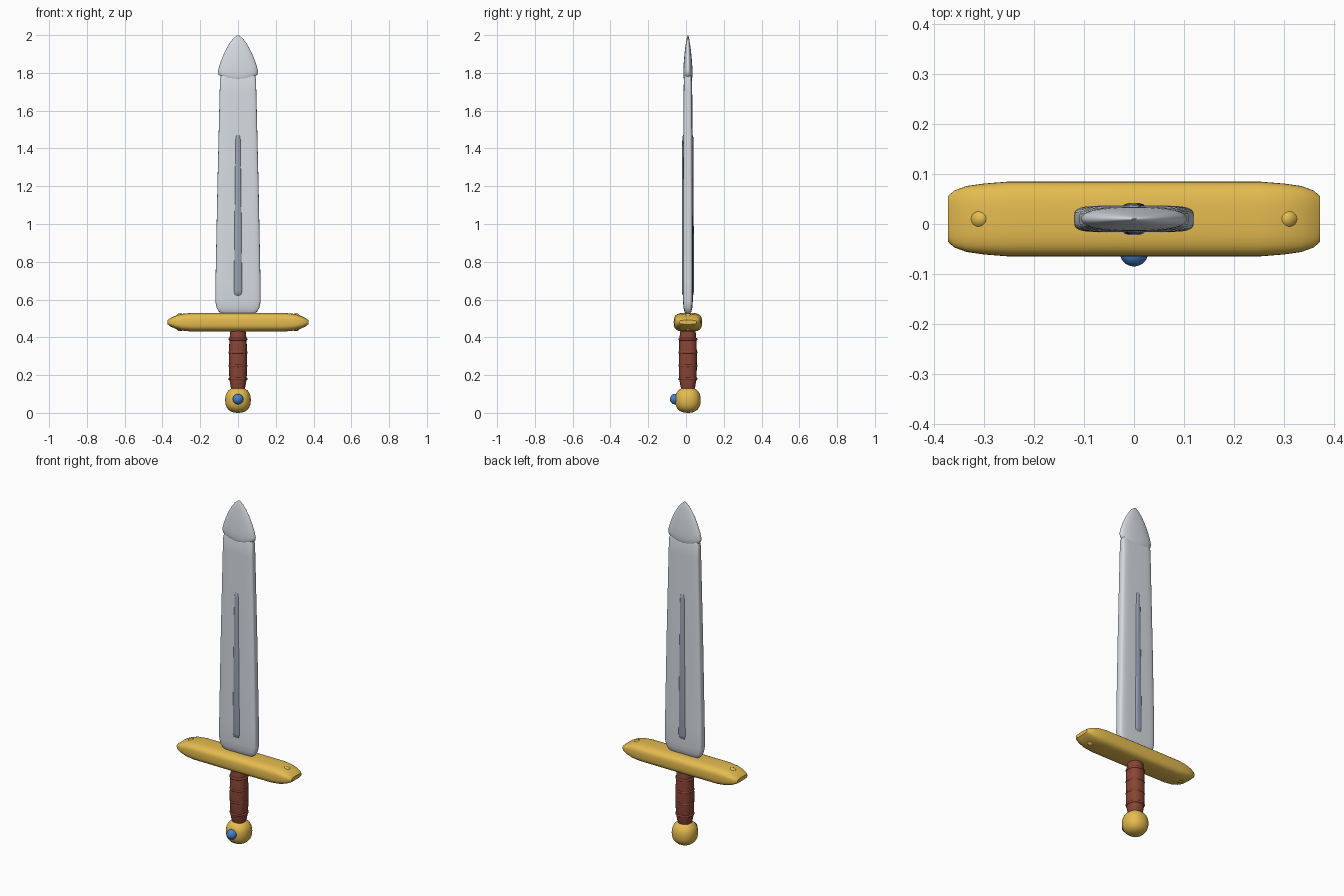
import bpy, bmesh, math

if "Cube" in bpy.data.objects:
    bpy.data.objects.remove(bpy.data.objects["Cube"])

YC = 0.01  # sword centre plane; the gem sticks out to the front


def paint(obj, name, color):
    mat = bpy.data.materials.get(name) or bpy.data.materials.new(name)
    mat.diffuse_color = (*color, 1)
    mat.use_nodes = True
    mat.node_tree.nodes["Principled BSDF"].inputs["Base Color"].default_value = mat.diffuse_color
    obj.data.materials.append(mat)


STEEL = ("steel", (0.68, 0.72, 0.76))
GROOVE = ("dark_steel", (0.33, 0.38, 0.46))
GOLD = ("gold", (0.78, 0.50, 0.08))
LEATHER = ("leather", (0.25, 0.06, 0.035))
BLUE = ("gem_blue", (0.06, 0.22, 0.62))


def loft(name, mat, sections, power=2.0, axis="z", offset=0.0, n=40):
    """Skin superellipse sections (position, half width, half depth in y)."""
    bm = bmesh.new()
    rings = []
    for pos, hw, hd in sections:
        ring = []
        for i in range(n):
            a = 2 * math.pi * i / n
            c, s = math.cos(a), math.sin(a)
            u = math.copysign(abs(c) ** (2 / power), c) * hw
            y = YC + math.copysign(abs(s) ** (2 / power), s) * hd
            co = (u, y, pos) if axis == "z" else (pos, y, u + offset)
            ring.append(bm.verts.new(co))
        rings.append(ring)
    for a, b in zip(rings, rings[1:]):
        for i in range(n):
            j = (i + 1) % n
            bm.faces.new((a[i], a[j], b[j], b[i]))
    bm.faces.new(rings[0])
    bm.faces.new(rings[-1])
    bmesh.ops.recalc_face_normals(bm, faces=bm.faces)
    mesh = bpy.data.meshes.new(name)
    bm.to_mesh(mesh)
    bm.free()
    obj = bpy.data.objects.new(name, mesh)
    bpy.context.collection.objects.link(obj)
    finish(obj, mat)
    return obj


def finish(obj, mat):
    paint(obj, *mat)
    bpy.ops.object.select_all(action="DESELECT")
    obj.select_set(True)
    bpy.context.view_layer.objects.active = obj
    bpy.ops.object.shade_smooth_by_angle(angle=math.radians(45))


def ellipsoid(name, mat, loc, scale):
    bpy.ops.mesh.primitive_uv_sphere_add(segments=32, ring_count=16, location=loc)
    obj = bpy.context.object
    obj.name = name
    obj.scale = scale
    finish(obj, mat)


# Blade with rounded shoulders and a slight taper
loft("blade", STEEL, [
    (0.525, 0.085, 0.012), (0.535, 0.100, 0.018), (0.555, 0.113, 0.023),
    (0.59, 0.120, 0.026), (0.70, 0.119, 0.027), (1.20, 0.109, 0.026),
    (1.70, 0.097, 0.023), (1.77, 0.095, 0.021), (1.79, 0.088, 0.016)], power=5)

# Pointed tip with a rounded underside
loft("blade_tip", STEEL, [
    (1.760, 0.015, 0.015), (1.765, 0.055, 0.020), (1.775, 0.085, 0.023),
    (1.79, 0.102, 0.024), (1.81, 0.106, 0.0245), (1.84, 0.098, 0.023),
    (1.88, 0.084, 0.020), (1.92, 0.066, 0.016), (1.955, 0.046, 0.011),
    (1.98, 0.027, 0.007), (1.995, 0.010, 0.003), (2.0, 0.001, 0.001)], power=2.3)

# Central groove strip, showing on both faces
loft("groove", GROOVE, [
    (0.617, 0.014, 0.020), (0.625, 0.023, 0.029), (0.645, 0.027, 0.032),
    (1.00, 0.023, 0.031), (1.44, 0.016, 0.030), (1.465, 0.013, 0.028),
    (1.478, 0.006, 0.020)], power=3.5)

# Crossguard, mirrored about x = 0
half = [(0.0, 0.050, 0.075), (0.25, 0.049, 0.075), (0.30, 0.044, 0.071),
        (0.335, 0.033, 0.066), (0.36, 0.021, 0.057), (0.372, 0.011, 0.046)]
loft("crossguard", GOLD,
     [(-x, h, d) for x, h, d in reversed(half[1:])] + half,
     power=3.2, axis="x", offset=0.48)
for side, label in ((-1, "left"), (1, "right")):
    ellipsoid(f"guard_stud_{label}", GOLD, (side * 0.307, YC, 0.48),
              (0.029, 0.029, 0.048))

# Leather grip with wrap rings
loft("grip", LEATHER, [
    (0.12, 0.034, 0.034), (0.145, 0.040, 0.040), (0.18, 0.046, 0.046),
    (0.28, 0.048, 0.048), (0.38, 0.046, 0.046), (0.42, 0.042, 0.042),
    (0.45, 0.038, 0.038)], power=2.3)
for i in range(4):
    bpy.ops.mesh.primitive_torus_add(
        location=(0, YC, 0.18 + 0.07 * i), major_radius=0.044,
        minor_radius=0.007, major_segments=32, minor_segments=10)
    bpy.context.object.name = f"grip_ring_{i + 1}"
    finish(bpy.context.object, LEATHER)

# Pommel and front gem
pommel = []
for i in range(17):
    a = math.pi * (i / 16 - 0.5) * 0.98
    z = math.copysign(abs(math.sin(a)) ** 0.85, a) * 0.068
    r = math.cos(a) ** 0.85 * 0.068
    pommel.append((0.068 + z, r, r))
loft("pommel", GOLD, pommel, power=2.2)
ellipsoid("gem", BLUE, (0, -0.058, 0.073), (0.028, 0.027, 0.028))
